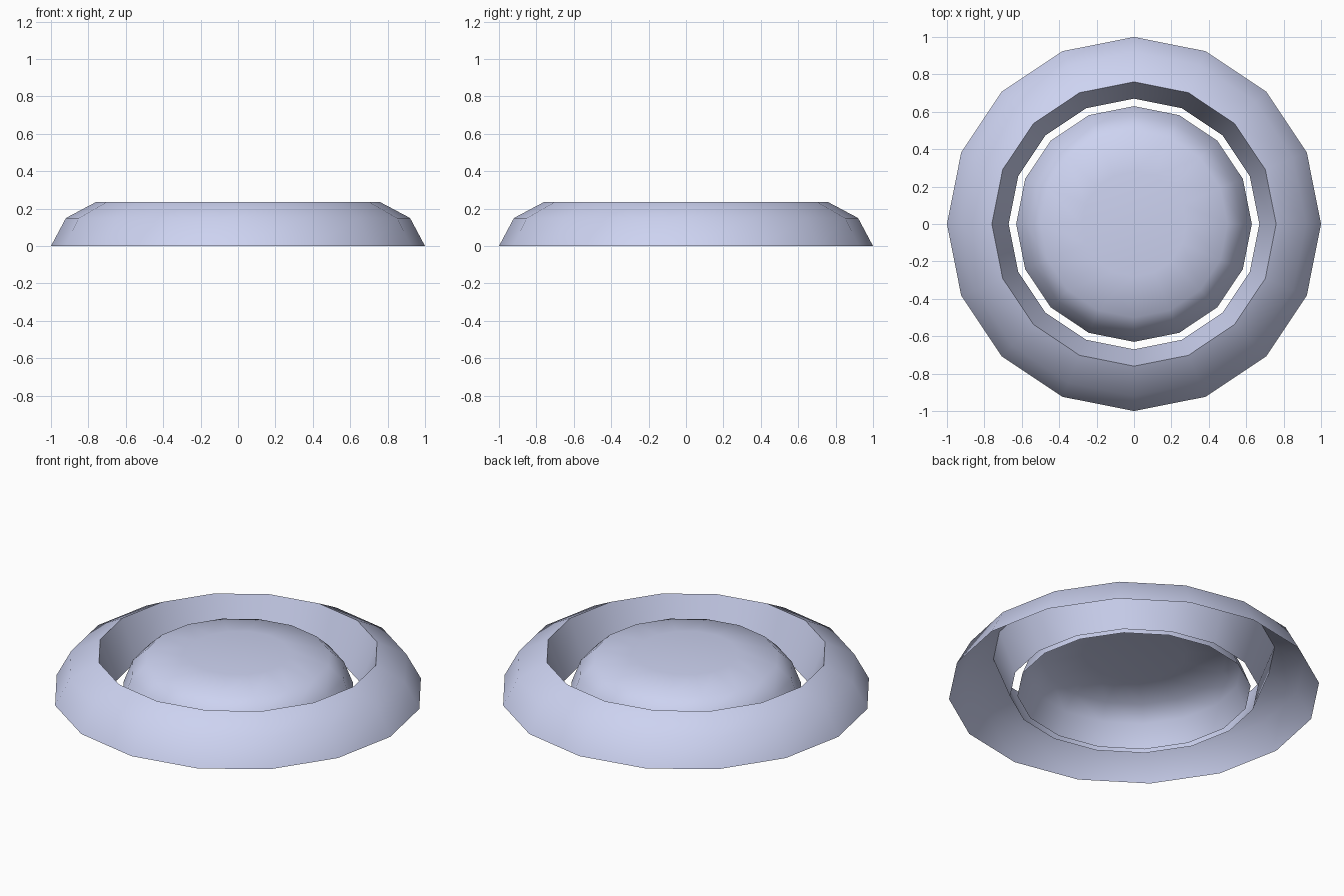
import bpy
import math

if "Cube" in bpy.data.objects:
    bpy.data.objects.remove(bpy.data.objects["Cube"])

SIDES = 16

# Pale blue-grey finish shared by both parts
finish = bpy.data.materials.new("blue_grey")
finish.diffuse_color = (0.61, 0.65, 0.88, 1)
finish.use_nodes = True
finish.node_tree.nodes["Principled BSDF"].inputs["Base Color"].default_value = finish.diffuse_color


def lathe(name, profile):
    """Spin a (radius, z) profile round z; radius 0 becomes a single pole."""
    verts, faces, rings = [], [], []
    for r, z in profile:
        n = SIDES if r > 0 else 1
        rings.append([len(verts) + i for i in range(n)])
        for i in range(n):
            a = 2 * math.pi * i / SIDES
            verts.append((r * math.cos(a), r * math.sin(a), z))
    for low, high in zip(rings, rings[1:]):
        for i in range(SIDES):
            j = (i + 1) % SIDES
            if len(high) == 1:
                faces.append((low[i], low[j], high[0]))
            else:
                faces.append((low[i], low[j], high[j], high[i]))
    mesh = bpy.data.meshes.new(name)
    mesh.from_pydata(verts, [], faces)
    mesh.materials.append(finish)
    obj = bpy.data.objects.new(name, mesh)
    bpy.context.collection.objects.link(obj)
    bpy.ops.object.select_all(action='DESELECT')
    obj.select_set(True)
    bpy.context.view_layer.objects.active = obj
    bpy.ops.object.shade_smooth_by_angle(angle=math.radians(65))
    return obj


# Open-bottomed outer ring with a sharp rim and sloping inner wall
lathe("outer_ring", [(1.0, 0), (0.92, 0.15), (0.76, 0.235), (0.67, 0)])

# Low hollow dome in the middle
lathe("centre_dome", [(0.63, 0), (0.58, 0.13), (0.5, 0.205), (0.28, 0.232), (0, 0.235)])
